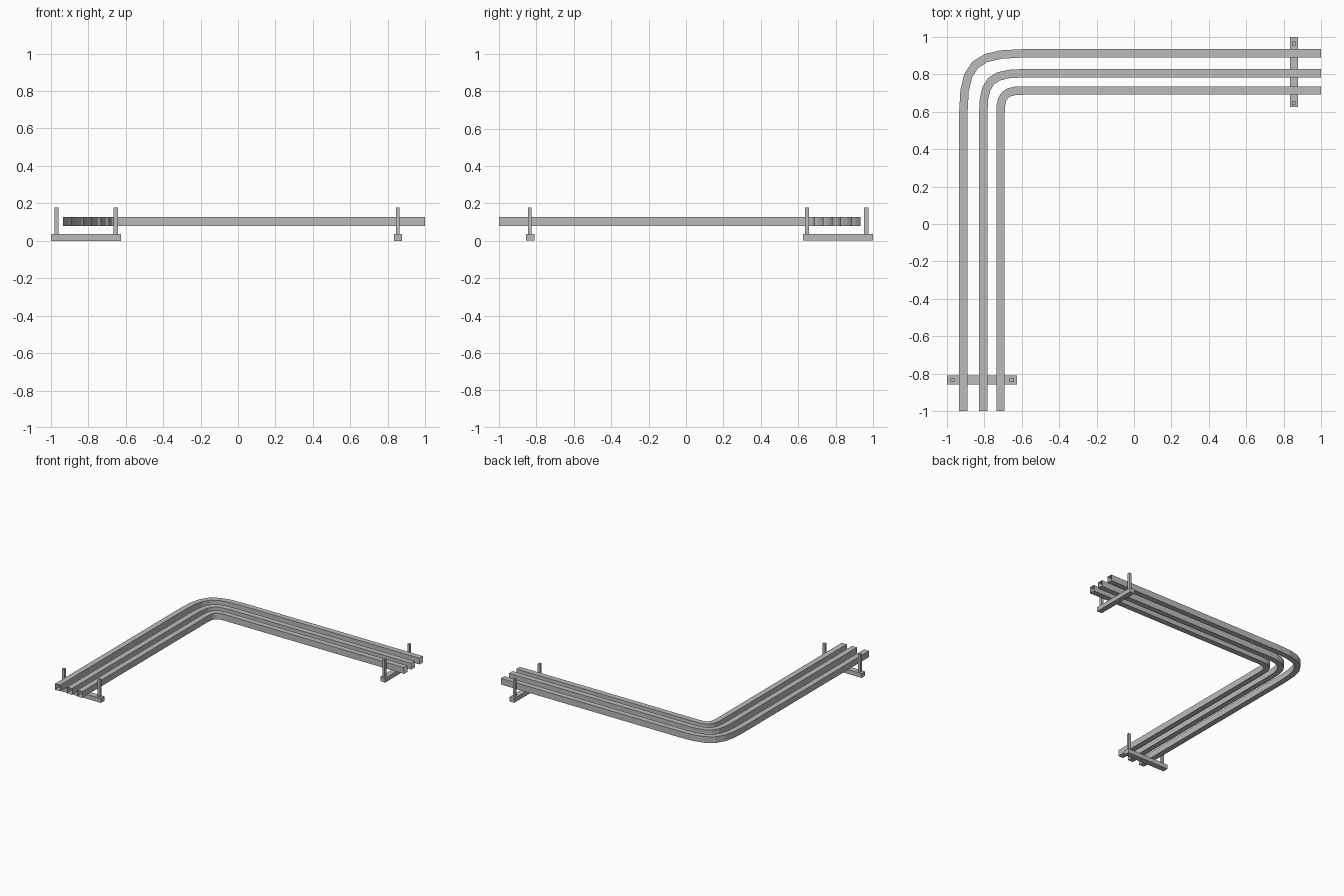
import bpy, bmesh
from mathutils import Vector

if "Cube" in bpy.data.objects:
    bpy.data.objects.remove(bpy.data.objects["Cube"])

grey = bpy.data.materials.new("plain grey")
grey.diffuse_color = (0.5, 0.5, 0.5, 1)
grey.use_nodes = True
grey.node_tree.nodes["Principled BSDF"].inputs["Base Color"].default_value = grey.diffuse_color


def finish(name, bm):
    me = bpy.data.meshes.new(name)
    bm.to_mesh(me)
    bm.free()
    me.materials.append(grey)
    ob = bpy.data.objects.new(name, me)
    bpy.context.collection.objects.link(ob)
    return ob


def box(name, lo, hi):
    bm = bmesh.new()
    bmesh.ops.create_cube(bm, size=1)
    for v in bm.verts:
        v.co = [(l + h) / 2 + c * (h - l) for c, l, h in zip(v.co, lo, hi)]
    return finish(name, bm)


def rail(name, c, radius, half=0.0225, z0=0.078, z1=0.128, steps=6, k=0.8):
    # L-shaped path with a bezier corner at (-c, c)
    path = [Vector((-c, -1))]
    s = c - radius
    p = [Vector((-c, s)), Vector((-c, s + k * radius)),
         Vector((-s - k * radius, c)), Vector((-s, c))]
    for i in range(steps + 1):
        t = i / steps
        u = 1 - t
        path.append(p[0] * u**3 + p[1] * 3 * u * u * t + p[2] * 3 * u * t * t + p[3] * t**3)
    path.append(Vector((1, c)))

    # square tube swept along the path with mitred joints, open at both ends
    bm = bmesh.new()
    rings = []
    for i, q in enumerate(path):
        a = (q - path[i - 1]).normalized() if i else None
        b = (path[i + 1] - q).normalized() if i < len(path) - 1 else None
        a, b = a or b, b or a
        tan = (a + b).normalized()
        side = Vector((-tan.y, tan.x)) * (half / tan.dot(a))
        l, r = q + side, q - side
        rings.append([bm.verts.new((w.x, w.y, z))
                      for w, z in ((l, z0), (r, z0), (r, z1), (l, z1))])
    for A, B in zip(rings, rings[1:]):
        for j in range(4):
            n = (j + 1) % 4
            bm.faces.new((A[j], A[n], B[n], B[j]))
    # make the walls face outwards (the first face is an underside)
    bm.faces.ensure_lookup_table()
    bm.normal_update()
    if bm.faces[0].normal.z > 0:
        bmesh.ops.reverse_faces(bm, faces=bm.faces[:])
    return finish(name, bm)


# three nested rails
rail("outer_rail", 0.911, 0.31)
rail("middle_rail", 0.805, 0.21)
rail("inner_rail", 0.713, 0.12)

# front support: foot bar with two posts
box("front_foot", (-1, -0.856, 0), (-0.625, -0.81, 0.035))
for i, x in enumerate((-0.969, -0.653)):
    box(f"front_post_{i + 1}", (x - 0.011, -0.844, 0.03), (x + 0.011, -0.825, 0.178))

# side support: the same, turned to cross the other run
box("side_foot", (0.833, 0.625, 0), (0.877, 1, 0.035))
for i, y in enumerate((0.647, 0.964)):
    box(f"side_post_{i + 1}", (0.844, y - 0.011, 0.03), (0.863, y + 0.011, 0.178))
